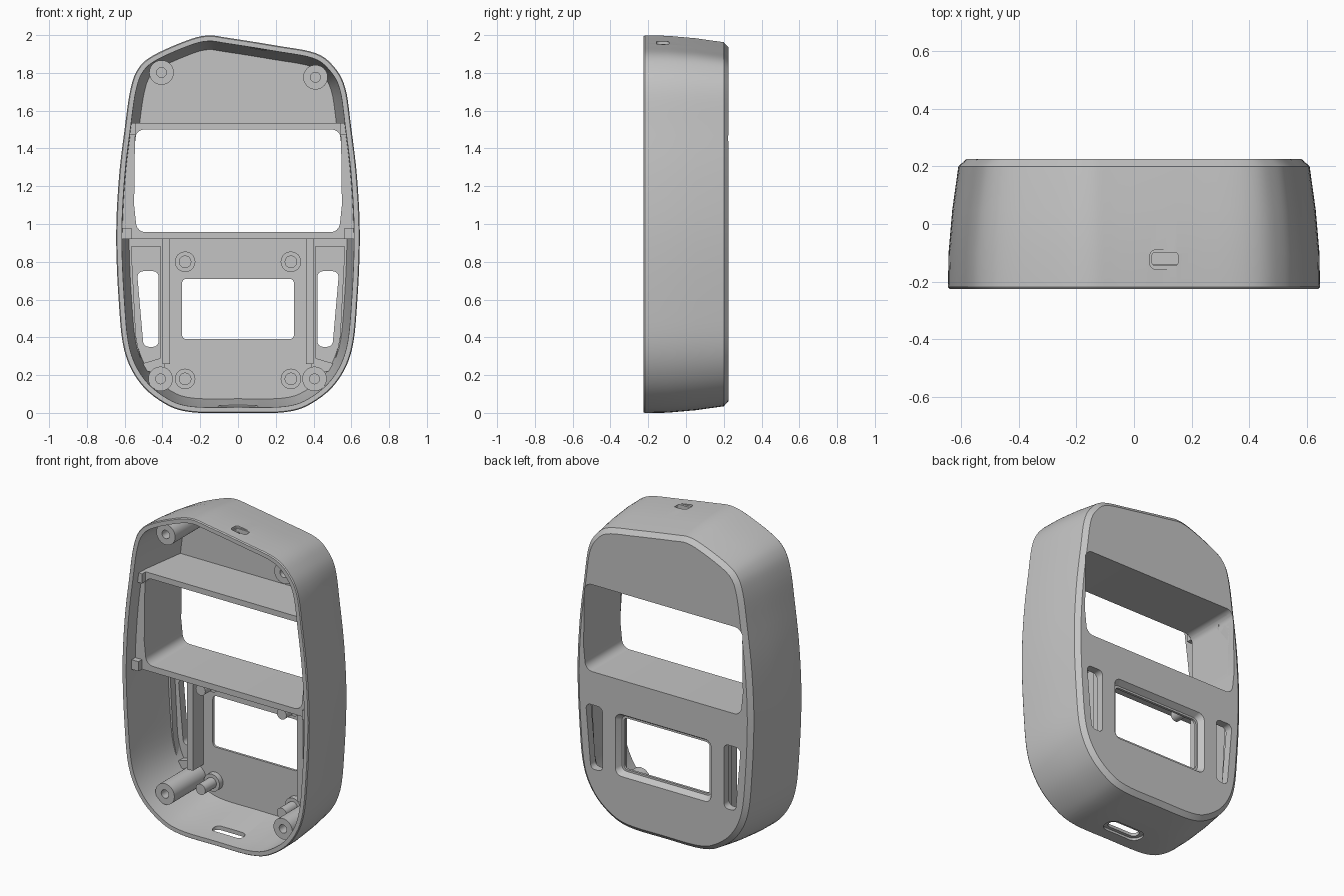
import bpy, bmesh, math
from mathutils import Vector

cube = bpy.data.objects.get("Cube")
if cube:
    bpy.data.objects.remove(cube, do_unlink=True)

grey = bpy.data.materials.new("plain_grey")
grey.use_nodes = True
grey.diffuse_color = (0.55, 0.55, 0.55, 1)
grey.node_tree.nodes["Principled BSDF"].inputs["Base Color"].default_value = (0.55, 0.55, 0.55, 1)


def loft(name, rings):
    """Solid from matching rings of points, capped at both ends."""
    bm = bmesh.new()
    loops = [[bm.verts.new(p) for p in ring] for ring in rings]
    n = len(loops[0])
    for a, b in zip(loops, loops[1:]):
        for i in range(n):
            j = (i + 1) % n
            bm.faces.new((a[i], a[j], b[j], b[i]))
    bm.faces.new(loops[0])
    bm.faces.new(loops[-1])
    bmesh.ops.recalc_face_normals(bm, faces=bm.faces)
    mesh = bpy.data.meshes.new(name)
    bm.to_mesh(mesh)
    bm.free()
    mesh.materials.append(grey)
    ob = bpy.data.objects.new(name, mesh)
    bpy.context.collection.objects.link(ob)
    return ob


def combine(ob, tool, operation="DIFFERENCE", keep=False):
    """Apply a boolean and drop the tool."""
    mod = ob.modifiers.new("cut", "BOOLEAN")
    mod.operation, mod.solver, mod.object = operation, "EXACT", tool
    bpy.context.view_layer.update()
    result = bpy.data.meshes.new_from_object(
        ob.evaluated_get(bpy.context.evaluated_depsgraph_get()))
    ob.modifiers.clear()
    ob.data = result
    if not keep:
        bpy.data.objects.remove(tool, do_unlink=True)


def rounded(points, radius, steps=6):
    """Round the corners of a 2D polygon."""
    out = []
    for i, p in enumerate(points):
        p = Vector(p)
        a = (Vector(points[i - 1]) - p).normalized()
        b = (Vector(points[(i + 1) % len(points)]) - p).normalized()
        half = a.angle(b) / 2
        reach = radius / math.tan(half)
        centre = p + (a + b).normalized() * radius / math.sin(half)
        start, end = p + a * reach - centre, p + b * reach - centre
        for k in range(steps + 1):
            out.append(centre + start.lerp(end, k / steps).normalized() * radius)
    return out


def rect(x0, x1, z0, z1):
    return [(x0, z0), (x1, z0), (x1, z1), (x0, z1)]


def prism(name, shape, y0, y1):
    return loft(name, [[(p[0], y, p[1]) for p in shape] for y in (y0, y1)])


def upright(name, shape, z0, z1):
    return loft(name, [[(p[0], p[1], z) for p in shape] for z in (z0, z1)])


def circle(x, z, r, n=32):
    return [(x + r * math.cos(2 * math.pi * i / n), z + r * math.sin(2 * math.pi * i / n))
            for i in range(n)]


# Case outline: shared lower sides and a lopsided top
side = [(0.25, 0.004), (0.39, 0.05), (0.52, 0.16), (0.602, 0.33), (0.632, 0.6),
        (0.645, 0.94), (0.63, 1.25), (0.598, 1.52)]
crown = [(0.568, 1.72), (0.51, 1.83), (0.41, 1.905), (0.2, 1.945), (-0.05, 1.985),
         (-0.16, 1.998), (-0.27, 1.972), (-0.45, 1.892), (-0.53, 1.82), (-0.57, 1.71)]
knots = [Vector(p) for p in
         [(0, 0)] + side + crown + [(-x, z) for x, z in reversed(side)]]
outline = []
for i in range(len(knots)):
    a, b, c, d = (knots[(i + k) % len(knots)] for k in (-1, 0, 1, 2))
    for k in range(5):
        t = k / 5
        outline.append(0.5 * (2 * b + (c - a) * t + (2 * a - 5 * b + 4 * c - d) * t * t
                              + (3 * b - a - 3 * c + d) * t ** 3))


def section(y, inset):
    ring = []
    for i, p in enumerate(outline):
        t = (outline[(i + 1) % len(outline)] - outline[i - 1]).normalized()
        q = p + Vector((-t.y, t.x)) * inset
        ring.append((q.x, y, q.y))
    return ring


def case_solid(name, *stations):
    return loft(name, [section(y, d) for y, d in stations])


# Main shell, hollow from the front
shell = case_solid("case_shell", (-0.225, 0.005), (-0.218, 0), (-0.1, 0.002),
                   (0.05, 0.015), (0.2, 0.036), (0.225, 0.064))
combine(shell, case_solid("cavity", (-0.3, 0.03), (-0.225, 0.03), (-0.1, 0.035), (0.175, 0.075)))

# Core solid used to trim the inner parts to the walls
core = case_solid("core", (-0.2, 0.016), (-0.1, 0.018), (0.05, 0.032), (0.19, 0.055))
core.hide_render = True

window = rounded([(-0.535, 0.957), (0.535, 0.957), (0.55, 1.1), (0.545, 1.5),
                  (-0.545, 1.5), (-0.55, 1.1)], 0.05)
combine(shell, prism("cutter", window, 0.1, 0.3))

# Tunnel with shelves around the large window
tunnel = prism("window_tunnel", rect(-0.7, 0.7, 0.92, 1.535), -0.14, 0.185)
combine(tunnel, core, "INTERSECT", keep=True)
combine(tunnel, prism("cutter", window, -0.3, 0.3))

# Display opening, flared towards the back
combine(shell, prism("cutter", rounded(rect(-0.297, 0.297, 0.39, 0.71), 0.025), 0.1, 0.3))
flare = [[(p.x, y, p.y) for p in rounded(rect(-0.297 - g, 0.297 + g, 0.39 - g, 0.71 + g),
                                         0.025 + g / 2)]
         for y, g in ((0.19, 0.012), (0.235, 0.04))]
combine(shell, loft("cutter", flare))

parts = [shell, tunnel]
for s, label in ((1, "left"), (-1, "right")):
    # Side vent with its raised frame and rib
    vent = rounded([(s * x, z) for x, z in
                    ((0.42, 0.35), (0.5, 0.35), (0.535, 0.75), (0.42, 0.75))], 0.03)
    combine(shell, prism("cutter", vent, 0.1, 0.3))
    frame = prism(label + "_vent_frame", [(s * x, z) for x, z in
                  ((0.39, 0.22), (0.7, 0.22), (0.7, 0.93), (0.39, 0.93))], 0.13, 0.185)
    combine(frame, core, "INTERSECT", keep=True)
    pocket = [(s * x, z) for x, z in
              ((0.41, 0.29), (0.51, 0.26), (0.54, 0.4), (0.565, 0.88), (0.41, 0.88))]
    combine(frame, prism("cutter", pocket, 0.0, 0.3))
    rib = prism(label + "_rib", [(s * x, z) for x, z in rect(0.36, 0.4, 0.26, 0.93)], 0.07, 0.185)
    parts += [frame, rib]

    # Small locating blocks at the shelf ends
    for x, z, level in ((0.565, 1.505, "upper"), (0.59, 0.95, "lower")):
        block = prism(f"{label}_{level}_block",
                      rect(s * x - 0.025, s * x + 0.025, z - 0.03, z + 0.03), -0.175, -0.12)
        combine(block, core, "INTERSECT", keep=True)
        parts.append(block)

    # Board standoffs: collar with a pin
    for z, level in ((0.18, "lower"), (0.8, "upper")):
        parts.append(prism(f"{label}_{level}_collar", circle(s * 0.28, z, 0.054), 0.14, 0.185))
        parts.append(prism(f"{label}_{level}_pin", circle(s * 0.28, z, 0.033), 0.03, 0.15))

# Screw bosses
for x, z, label in ((-0.405, 1.802, "upper_right"), (0.41, 1.777, "upper_left"),
                    (-0.41, 0.18, "lower_right"), (0.405, 0.18, "lower_left")):
    boss = prism(label + "_screw_boss", circle(x, z, 0.065), -0.135, 0.185)
    combine(boss, prism("cutter", circle(x, z, 0.026), -0.2, 0.1))
    combine(boss, core, "INTERSECT", keep=True)
    parts.append(boss)

# Top port and its shallow outer recess
combine(shell, upright("cutter", rounded(rect(0.063, 0.152, -0.143, -0.1), 0.008), 1.85, 2.1))
combine(shell, upright("cutter", rounded(rect(0.055, 0.167, -0.157, -0.09), 0.02), 1.953, 2.1))
# Bottom port with round ends
combine(shell, upright("cutter", rounded(rect(-0.105, 0.105, -0.125, -0.06), 0.03), -0.1, 0.12))
combine(shell, upright("cutter", rounded(rect(-0.13, 0.13, -0.145, -0.04), 0.05), -0.1, 0.015))

bpy.data.objects.remove(core, do_unlink=True)

bpy.ops.object.select_all(action="DESELECT")
for ob in parts:
    ob.select_set(True)
bpy.context.view_layer.objects.active = shell
bpy.ops.object.shade_smooth_by_angle(angle=math.radians(25))
